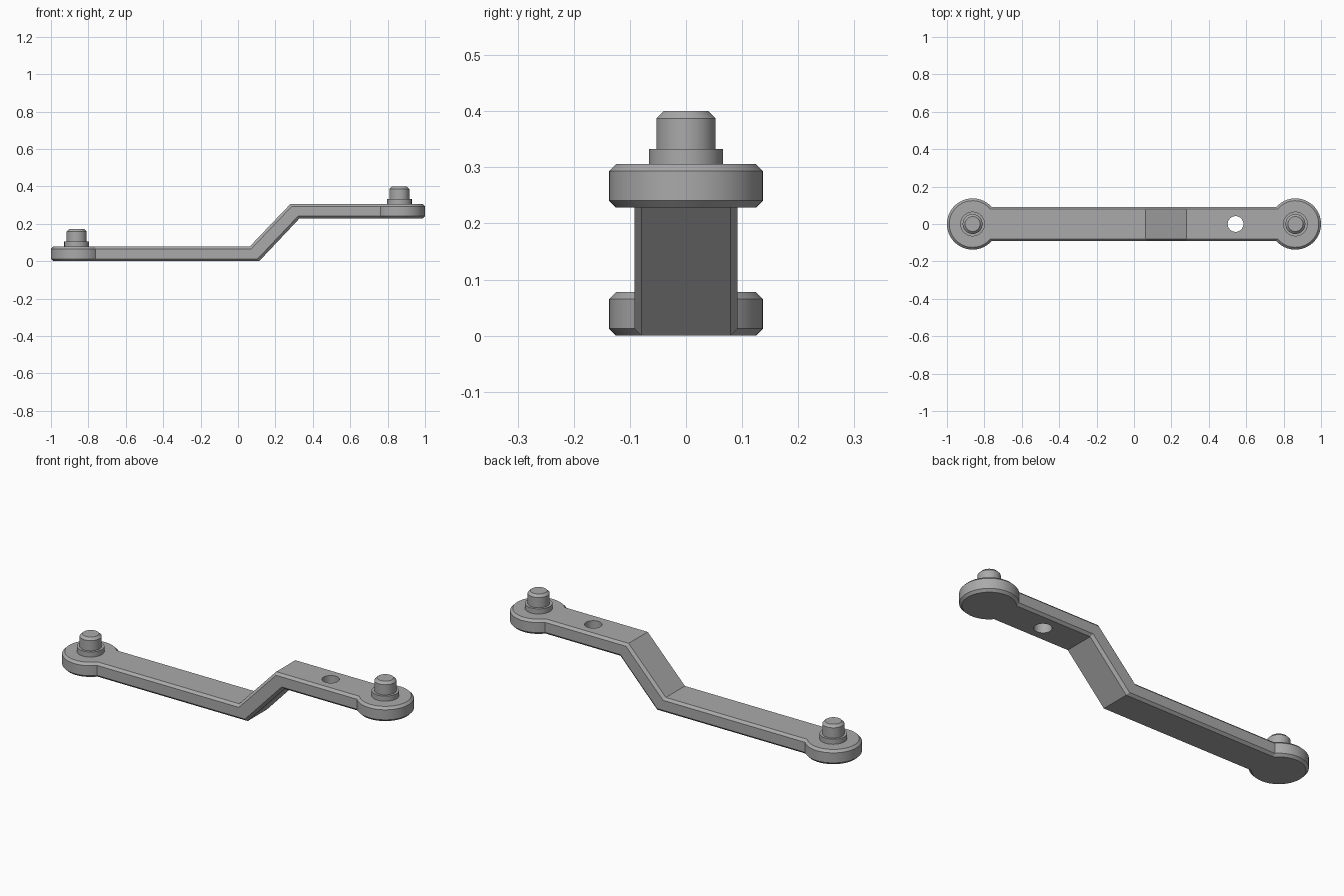
import bpy, bmesh, math
from mathutils import Vector

cube = bpy.data.objects.get("Cube")
if cube:
    bpy.data.objects.remove(cube, do_unlink=True)

THICK, RISE, CHAMFER = 0.078, 0.228, 0.0125
END_X, END_R, ARM_HALF = 0.863, 0.137, 0.092

metal = bpy.data.materials.new("grey metal")
metal.use_nodes = True
GREY = (0.40, 0.40, 0.40, 1)
metal.diffuse_color = GREY
metal.node_tree.nodes["Principled BSDF"].inputs["Base Color"].default_value = GREY


def finish(name, bm):
    bmesh.ops.recalc_face_normals(bm, faces=bm.faces)
    mesh = bpy.data.meshes.new(name)
    bm.to_mesh(mesh)
    bm.free()
    mesh.materials.append(metal)
    obj = bpy.data.objects.new(name, mesh)
    bpy.context.collection.objects.link(obj)
    return obj


def skin(name, rings):
    """Closed solid through equal-length rings of points."""
    bm = bmesh.new()
    loops = [[bm.verts.new(p) for p in ring] for ring in rings]
    n = len(loops[0])
    for a, b in zip(loops, loops[1:]):
        for i in range(n):
            j = (i + 1) % n
            bm.faces.new((a[i], a[j], b[j], b[i]))
    bm.faces.new(loops[0])
    bm.faces.new(loops[-1])
    return finish(name, bm)


def lathe(name, x, z, profile, segments=64):
    """Turned solid from (radius, height) pairs."""
    angles = [math.tau * i / segments for i in range(segments)]
    return skin(name, [[(x + r * math.cos(a), r * math.sin(a), z + h) for a in angles]
                       for r, h in profile])


def combine(target, tool, operation):
    mod = target.modifiers.new(operation.lower(), "BOOLEAN")
    mod.operation, mod.solver, mod.object = operation, "EXACT", tool
    bpy.context.view_layer.objects.active = target
    bpy.ops.object.modifier_apply(modifier=mod.name)
    bpy.data.objects.remove(tool, do_unlink=True)


def smooth(obj):
    bpy.ops.object.select_all(action="DESELECT")
    obj.select_set(True)
    bpy.context.view_layer.objects.active = obj
    bpy.ops.object.shade_smooth_by_angle(angle=math.radians(30))


# Cranked arm: chamfered section along stations of (bottom x, top x, base z)
stations = [(-END_X, -END_X, 0), (0.113, 0.062, 0), (0.328, 0.28, RISE), (END_X, END_X, RISE)]
f, w, n = CHAMFER / THICK, ARM_HALF, ARM_HALF - CHAMFER
section = [(-n, 0), (n, 0), (w, f), (w, 1 - f), (n, 1), (-n, 1), (-w, 1 - f), (-w, f)]
rings = []
for bottom_x, top_x, z in stations:
    low, high = Vector((bottom_x, 0, z)), Vector((top_x, 0, z + THICK))
    rings.append([low.lerp(high, t) + Vector((0, y, 0)) for y, t in section])
arm = skin("arm", rings)

# Chamfered round ends
inner = END_R - CHAMFER
disc = [(inner, 0), (END_R, CHAMFER), (END_R, THICK - CHAMFER), (inner, THICK)]
ends = (("left", END_X, RISE), ("right", -END_X, 0))
for side, x, z in ends:
    combine(arm, lathe(side + "_end", x, z, disc), "UNION")

# Through hole in the raised part
combine(arm, lathe("hole_cutter", 0.543, RISE - 0.1, [(0.042, 0), (0.042, 0.3)], 48), "DIFFERENCE")
smooth(arm)

# Shouldered pins
pin = [(0.066, -0.002), (0.066, 0.027), (0.053, 0.027), (0.053, 0.081), (0.04, 0.094)]
for side, x, z in ends:
    smooth(lathe(side + "_pin", x, z + THICK, pin, 48))
